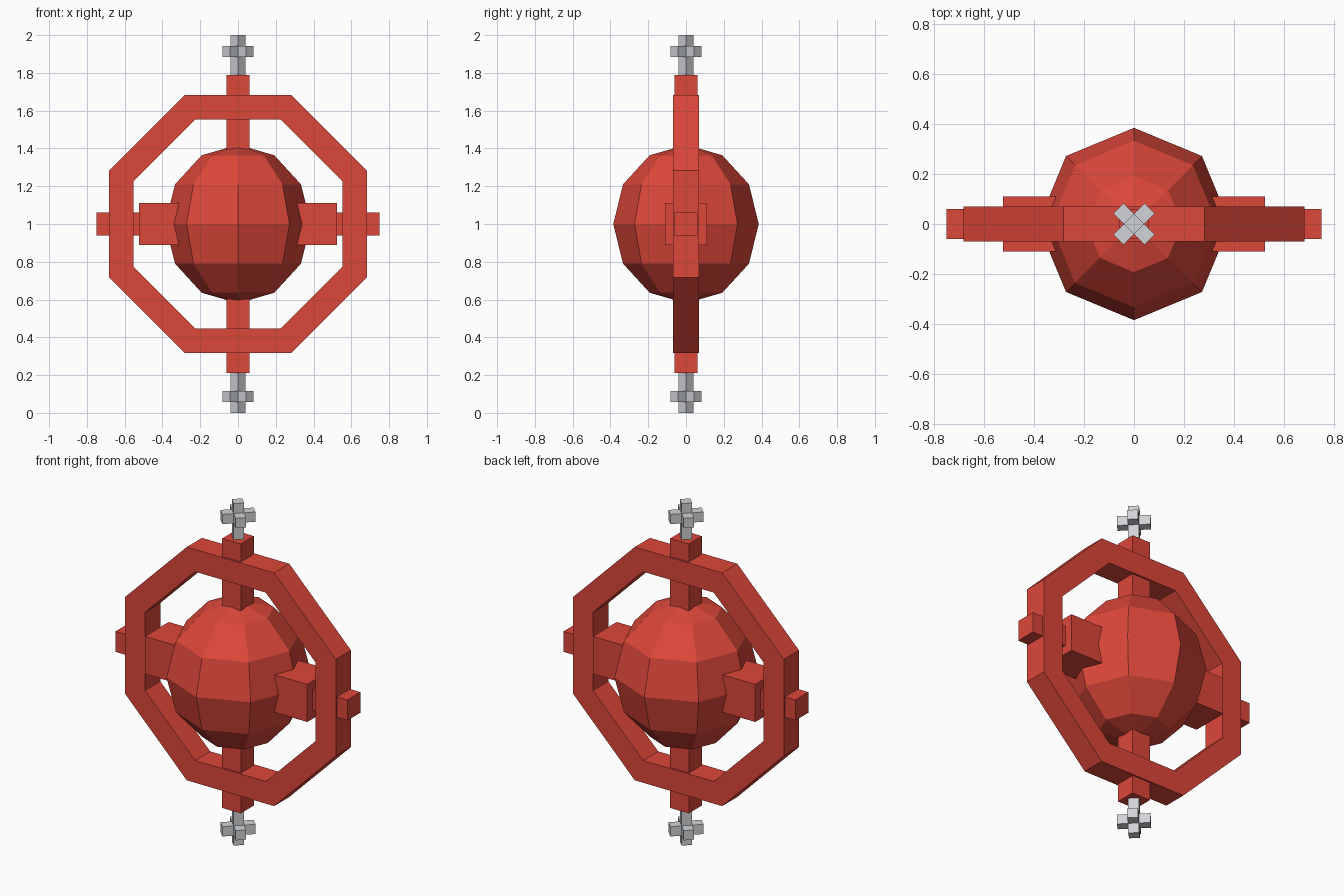
import bpy, bmesh
from math import pi, cos, sin
from mathutils import Matrix

cube = bpy.data.objects.get("Cube")
if cube:
    bpy.data.objects.remove(cube)

MID = 1.0


def material(name, rgb):
    m = bpy.data.materials.new(name)
    m.use_nodes = True
    m.diffuse_color = (*rgb, 1)
    m.node_tree.nodes["Principled BSDF"].inputs["Base Color"].default_value = (*rgb, 1)
    return m


red = material("red", (0.72, 0.063, 0.042))
grey = material("light grey", (0.63, 0.65, 0.67))


def finish(name, bm, mat):
    bmesh.ops.recalc_face_normals(bm, faces=bm.faces)
    mesh = bpy.data.meshes.new(name)
    bm.to_mesh(mesh)
    bm.free()
    mesh.materials.append(mat)
    ob = bpy.data.objects.new(name, mesh)
    bpy.context.collection.objects.link(ob)
    return ob


def box(name, size, centre, mat, turn=0):
    bm = bmesh.new()
    bmesh.ops.create_cube(bm, size=1, matrix=Matrix.Translation(centre)
                          @ Matrix.Rotation(turn, 4, 'Z') @ Matrix.Diagonal((*size, 1)))
    return finish(name, bm, mat)


# Faceted core, taller than wide
bm = bmesh.new()
bmesh.ops.create_uvsphere(bm, u_segments=8, v_segments=6, radius=1,
                          matrix=Matrix.Translation((0, 0, MID))
                          @ Matrix.Diagonal((0.385, 0.385, 0.42, 1)))
finish("core", bm, red)

# Upright eight-sided ring with a rectangular section
bm = bmesh.new()
loops = []
for i in range(8):
    a = pi / 8 + i * pi / 4
    loops.append([bm.verts.new((r * cos(a) / cos(pi / 8), y, MID + r * sin(a) / cos(pi / 8)))
                  for r, y in ((0.682, -0.07), (0.682, 0.07), (0.552, 0.07), (0.552, -0.07))])
for i in range(8):
    p, q = loops[i], loops[(i + 1) % 8]
    for j in range(4):
        k = (j + 1) % 4
        bm.faces.new((p[j], p[k], q[k], q[j]))
finish("ring", bm, red)

# Axles through the core and the ring
box("upright_axle", (0.12, 0.12, 1.576), (0, 0, MID), red)
box("cross_axle", (1.5, 0.12, 0.12), (0, 0, MID), red)

# Side blocks on the core
for side, s in (("left", 1), ("right", -1)):
    box(side + "_block", (0.275, 0.22, 0.22), (s * 0.3875, 0, MID), red)

# Cross-shaped finials, turned by an eighth
W = 0.057
for end, s in (("top", 1), ("bottom", -1)):
    box(end + "_finial_post", (W, W, 0.22), (0, 0, MID + s * 0.89), grey, pi / 4)
    for n, a in (("first", pi / 4), ("second", -pi / 4)):
        box(f"{end}_finial_{n}_arm", (0.178, W, W), (0, 0, MID + s * 0.913), grey, a)
